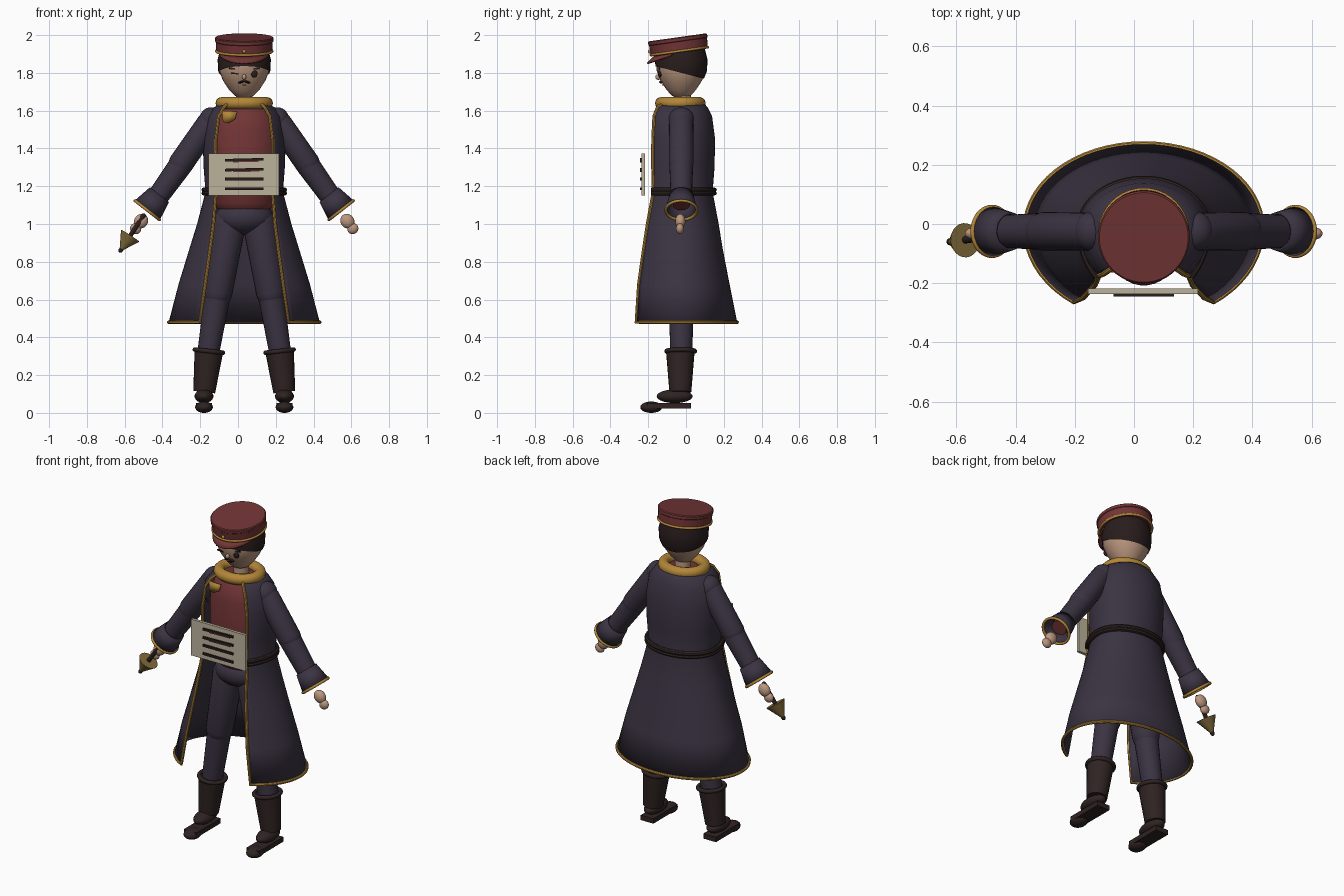
import bpy, bmesh
from math import sin, cos, pi, asin, radians
from mathutils import Vector, Matrix, Quaternion

if "Cube" in bpy.data.objects:
    bpy.data.objects.remove(bpy.data.objects["Cube"])

CX, CY = 0.033, -0.025  # body axis


def material(name, *rgb):
    m = bpy.data.materials.new(name)
    m.use_nodes = True
    m.diffuse_color = (*rgb, 1)
    bsdf = m.node_tree.nodes["Principled BSDF"]
    bsdf.inputs["Base Color"].default_value = (*rgb, 1)
    bsdf.inputs["Roughness"].default_value = 0.8
    return m


COAT = material("coat_purple", 0.043, 0.033, 0.054)
RED = material("dull_red", 0.17, 0.035, 0.036)
GOLD = material("gold_trim", 0.45, 0.24, 0.04)
BRASS = material("dark_brass", 0.24, 0.16, 0.045)
PAPER = material("paper", 0.5, 0.45, 0.33)
SKIN = material("skin", 0.5, 0.31, 0.21)
LEATHER = material("boot_brown", 0.028, 0.017, 0.016)
DARK = material("hair_dark", 0.022, 0.012, 0.012)


def finish(name, bm, mat, loc=(0, 0, 0), rot=Quaternion(), thick=0):
    bmesh.ops.recalc_face_normals(bm, faces=bm.faces)
    me = bpy.data.meshes.new(name)
    bm.to_mesh(me)
    bm.free()
    me.materials.append(mat)
    ob = bpy.data.objects.new(name, me)
    bpy.context.collection.objects.link(ob)
    ob.matrix_world = Matrix.Translation(loc) @ rot.to_matrix().to_4x4()
    if thick:
        mod = ob.modifiers.new("thickness", "SOLIDIFY")
        mod.thickness = thick
    return ob


def bridge(bm, rings, closed=True):
    for a, b in zip(rings, rings[1:]):
        n = len(a)
        for i in range(n if closed else n - 1):
            j = (i + 1) % n
            bm.faces.new((a[i], a[j], b[j], b[i]))


def loft(name, rows, mat, loc=(0, 0, 0), rot=Quaternion(), seg=32, cap=True, thick=0, cut=None):
    """Stack of ellipses given as (z, x radius, y radius)."""
    bm = bmesh.new()
    rings = [[bm.verts.new((rx * sin(2 * pi * i / seg), -ry * cos(2 * pi * i / seg), z))
              for i in range(seg)] for z, rx, ry in rows]
    bridge(bm, rings)
    if cap:
        bm.faces.new(rings[0])
        bm.faces.new(rings[-1])
    if cut:
        bmesh.ops.bisect_plane(bm, geom=bm.verts[:] + bm.edges[:] + bm.faces[:],
                               plane_co=cut[0], plane_no=cut[1], clear_inner=True)
    return finish(name, bm, mat, loc, rot, thick)


def aim(p, q):
    return (Vector(q) - Vector(p)).to_track_quat("Z", "Y")


def limb(name, p, q, r1, r2, mat, rounded=True, **kw):
    """Tapered tube from p to q, with rounded ends if wanted."""
    length = (Vector(q) - Vector(p)).length
    rows = [(0, r1, r1), (length, r2, r2)]
    if rounded:
        steps = [radians(a) for a in (85, 65, 45, 22)]
        low = [(-r1 * sin(a), r1 * cos(a), r1 * cos(a)) for a in steps]
        top = [(length + r2 * sin(a), r2 * cos(a), r2 * cos(a)) for a in reversed(steps)]
        rows = low + rows + top
    return loft(name, rows, mat, p, aim(p, q), 24, **kw)


def ball(name, loc, size, mat, rot=Quaternion()):
    bm = bmesh.new()
    bmesh.ops.create_uvsphere(bm, u_segments=24, v_segments=14, radius=1)
    bmesh.ops.scale(bm, vec=size, verts=bm.verts)
    return finish(name, bm, mat, loc, rot)


def box(name, loc, size, mat, tilt=0):
    bm = bmesh.new()
    bmesh.ops.create_cube(bm, size=1)
    bmesh.ops.scale(bm, vec=size, verts=bm.verts)
    return finish(name, bm, mat, loc, Quaternion((0, 1, 0), radians(tilt)))


def ring(name, loc, rx, ry, r, mat, rot=Quaternion(), seg=40):
    """Elliptical torus."""
    bm = bmesh.new()
    rings = []
    for i in range(seg + 1):
        a = 2 * pi * (i % seg) / seg
        rings.append(rings[0] if i == seg else [bm.verts.new((
            (rx + r * cos(b)) * cos(a), (ry + r * cos(b)) * sin(a), r * sin(b)))
            for b in [2 * pi * k / 12 for k in range(12)]])
    bridge(bm, rings)
    return finish(name, bm, mat, loc, rot)


def cord(name, pts, r, mat, flat=1):
    """Thin piping along a path."""
    cu = bpy.data.curves.new(name, "CURVE")
    cu.dimensions = "3D"
    cu.bevel_depth, cu.bevel_resolution, cu.use_fill_caps = r, 2, True
    sp = cu.splines.new("POLY")
    sp.points.add(len(pts) - 1)
    for point, co in zip(sp.points, pts):
        point.co = (*co, 1)
    cu.materials.append(mat)
    ob = bpy.data.objects.new(name, cu)
    bpy.context.collection.objects.link(ob)
    bpy.ops.object.select_all(action="DESELECT")
    ob.select_set(True)
    bpy.context.view_layer.objects.active = ob
    bpy.ops.object.convert(target="MESH")


# Coat: open-fronted shell; rows are z, x radius, back radius, front radius, opening half width
def coat_row(z, rx, back, front, w, grow=0, n=48):
    start = asin(w / rx)
    pts = []
    for i in range(n + 1):
        a = start + (2 * pi - 2 * start) * i / n
        ry = front if cos(a) > 0 else back
        pts.append((CX + (rx + grow) * sin(a), -0.014 - (ry + grow) * cos(a), z))
    return pts


coat_rows = [(1.64, .12, .11, .15, .085), (1.615, .165, .13, .185, .11), (1.57, .2, .152, .21, .135),
             (1.45, .22, .168, .22, .15), (1.3, .215, .165, .225, .15), (1.17, .205, .155, .232, .15),
             (1.0, .25, .187, .25, .163), (.87, .29, .208, .267, .18), (.68, .348, .245, .293, .206),
             (.48, .4, .285, .308, .235)]
grid = [coat_row(*row) for row in coat_rows]
bm = bmesh.new()
bridge(bm, [[bm.verts.new(p) for p in row] for row in grid], closed=False)
finish("coat", bm, COAT, thick=0.01)
cord("coat_trim", [r[0] for r in grid] + grid[-1][1:-1] + [r[-1] for r in reversed(grid)], .009, GOLD)
for k, grow in enumerate((-.004, .004)):
    for z in (1.163, 1.181):
        cord("belt", coat_row(z, *coat_rows[5][1:], grow=grow + .006), .012, LEATHER)
ring("collar", (CX, -.03, 1.64), .12, .102, .032, GOLD)

# Vest, hips and lapel patch
loft("vest", [(1.08, .14, .11), (1.11, .165, .135), (1.3, .185, .145), (1.5, .185, .142),
              (1.6, .15, .12), (1.635, .09, .08)], RED, (CX, -.018, 0))
ball("hips", (CX, -.02, 1.035), (.155, .125, .095), COAT)
bm = bmesh.new()
bm.faces.new([bm.verts.new((x, -.155, z)) for x, z in
              ((-.085, 1.6), (-.005, 1.595), (-.015, 1.555), (-.05, 1.535), (-.08, 1.54))])
finish("lapel_patch", bm, GOLD, thick=.009)

# Paper notice with ruled lines
box("notice_board", (CX - .002, -.227, 1.263), (.372, .018, .222), PAPER)
for i, z in enumerate((1.34, 1.288, 1.238, 1.187)):
    box("notice_line", (CX, -.24, z), (.205, .009, .014), DARK, -1.5 if i < 2 else 0)
    if i < 2:
        box("notice_underline", (CX + .01, -.239, z - .008), (.14, .009, .008), RED, -1.5)

# Head, hair, neck
head = [(1.667, .025, .025), (1.68, .05, .05), (1.71, .08, .078), (1.76, .113, .11),
        (1.81, .132, .13), (1.87, .135, .133), (1.93, .12, .118), (1.97, .06, .06)]
loft("head", head, SKIN, (CX, CY, 0))
loft("hair", [(z, a + .006, b + .006) for z, a, b in head], DARK, (CX, CY, 0),
     cut=((0, 0, 1.80), (0, .26, 1)))
limb("neck", (CX, -.015, 1.58), (CX, -.018, 1.72), .045, .042, SKIN, rounded=False)

# Face
ball("open_eye", (CX + .053, -.139, 1.795), (.017, .01, .02), DARK)
box("closed_eye", (CX - .05, -.145, 1.797), (.04, .009, .007), DARK, 6)
for s in (-1, 1):
    box("eyebrow", (CX + s * .055, -.142, 1.822), (.05, .009, .009), DARK, s * -6)
    ball("moustache", (CX + s * .015, -.132, 1.752), (.018, .01, .006), DARK, Quaternion((0, 1, 0), s * .3))
ball("nose", (CX, -.147, 1.778), (.011, .015, .015), SKIN)
box("mouth", (CX, -.122, 1.735), (.018, .009, .006), DARK)

# Cap, tipped forward
tip = Quaternion((1, 0, 0), radians(8))
cap_at = Vector((CX, -.035, 1.915))
loft("cap", [(0, .148, .152), (.05, .151, .155), (.053, .154, .158), (.069, .155, .158), (.074, .15, .153)],
     RED, cap_at, tip, 48)
ring("cap_trim", cap_at, .148, .152, .007, GOLD, tip)
ball("cap_button", cap_at + Vector((0, -.157, -.002)), (.01, .01, .01), GOLD)
bm = bmesh.new()
bridge(bm, [[bm.verts.new((.137 * sin(a), -.14 * cos(a) - k * .04 * cos(a), -.008 - k * .03 * cos(a)))
             for a in [radians(d) for d in range(-75, 76, 10)]] for k in (0, 1)], closed=False)
finish("cap_visor", bm, RED, cap_at, tip, thick=.008)

# Arms and legs, both sides
for s, side in ((1, "left"), (-1, "right")):
    def at(dx, z, y=CY):
        return (CX + s * dx, y, z)

    ball(side + "_shoulder", at(.175, 1.553), (.062, .068, .065), COAT)
    limb(side + "_upper_arm", at(.19, 1.53), at(.335, 1.32), .064, .066, COAT)
    limb(side + "_forearm", at(.335, 1.315), at(.46, 1.14), .063, .056, COAT, rounded=False)
    limb(side + "_cuff", at(.449, 1.155), at(.513, 1.073), .064, .084, COAT, rounded=False,
         cap=False, thick=.006)
    turn = aim(at(.449, 1.155), at(.513, 1.073))
    ring(side + "_cuff_trim", at(.513, 1.073), .082, .082, .008, GOLD, turn)
    limb(side + "_undersleeve", at(.45, 1.155), at(.492, 1.1), .045, .045, RED, rounded=False)
    ball(side + "_palm", at(.546, 1.015, -.03), (.027, .036, .04), SKIN, turn)
    ball(side + "_fingers", at(.575, .975, -.032), (.021, .03, .028), SKIN, turn)

    limb(side + "_thigh", at(.08, 1.0), at(.14, .635), .088, .077, COAT)
    limb(side + "_shin", at(.142, .62), at(.19, .32), .068, .058, COAT, rounded=False)
    limb(side + "_boot", at(.187, .33, -.03), at(.212, .11, -.03), .076, .058, LEATHER, rounded=False)
    ring(side + "_boot_cuff", at(.187, .327, -.028), .075, .075, .012, LEATHER,
         aim(at(.187, .33), at(.212, .11)))
    ball(side + "_instep", at(.213, .088, -.06), (.05, .095, .036), LEATHER)
    box(side + "_sole", at(.213, .038, -.09), (.086, .235, .03), LEATHER)
    ball(side + "_toe", at(.213, .03, -.184), (.047, .058, .03), LEATHER)

# Pointed brass tool in the right hand
grip, base, point = (-.5, -.045, 1.045), (-.571, -.055, .938), (-.622, -.06, .86)
limb("tool_handle", grip, point, .012, .012, DARK)
limb("tool_cone", base, point, .058, .006, BRASS, rounded=False)

for ob in bpy.context.scene.objects:
    ob.select_set(ob.type == "MESH")
    if ob.type == "MESH":
        bpy.context.view_layer.objects.active = ob
bpy.ops.object.shade_smooth_by_angle(angle=radians(40))
